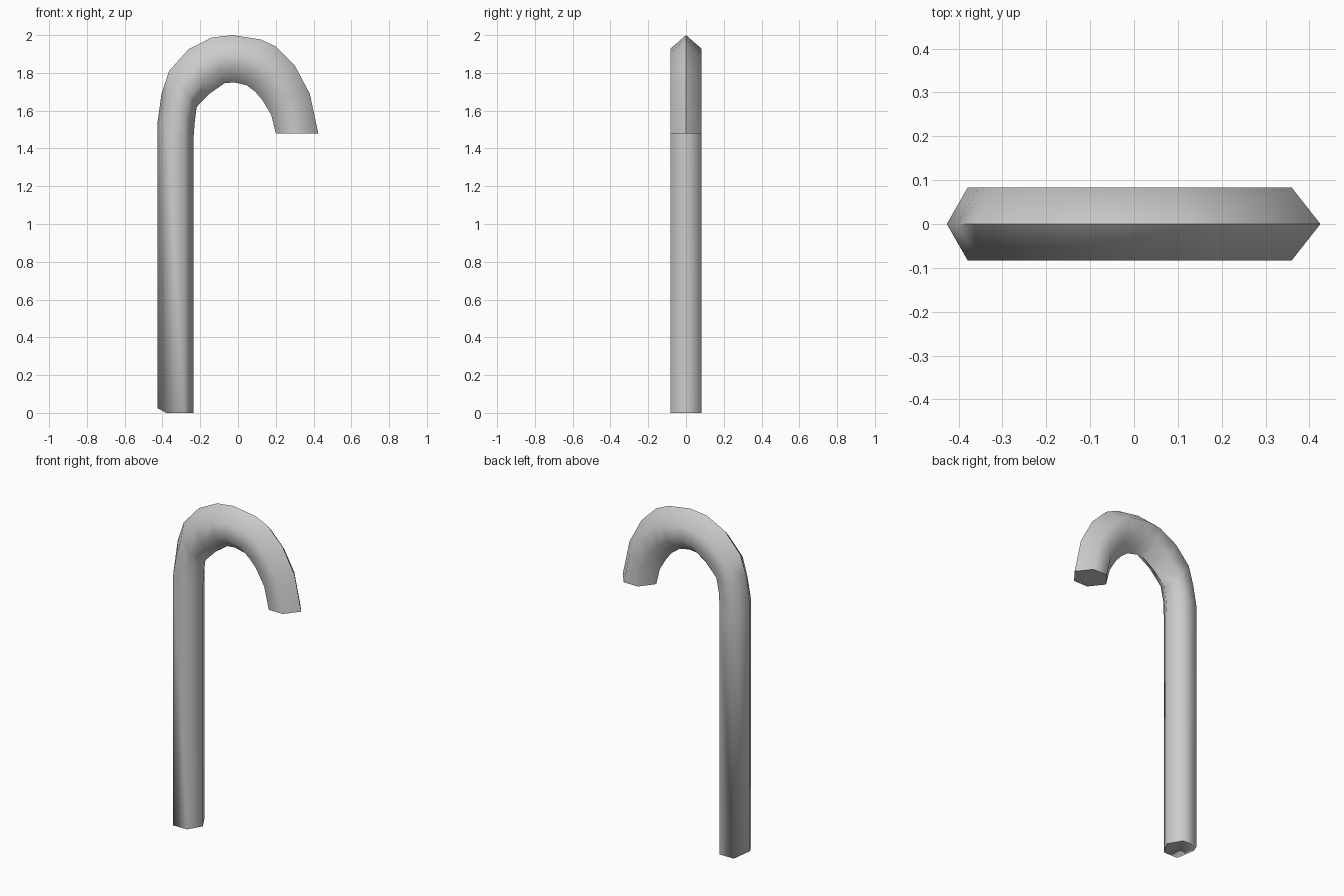
import bpy, bmesh, math

if "Cube" in bpy.data.objects:
    bpy.data.objects.remove(bpy.data.objects["Cube"])

# Hook profile: (outer x, outer z, inner x, inner z) for each six-sided ring
RINGS = [
    (-0.427, 0.025, -0.236, 0.0),
    (-0.427, 1.53, -0.236, 1.45),
    (-0.405, 1.69, -0.229, 1.54),
    (-0.365, 1.81, -0.219, 1.62),
    (-0.262, 1.925, -0.150, 1.69),
    (-0.140, 1.987, -0.072, 1.745),
    (-0.030, 2.0, -0.020, 1.75),
    (0.120, 1.977, 0.045, 1.735),
    (0.200, 1.94, 0.092, 1.70),
    (0.300, 1.84, 0.130, 1.655),
    (0.380, 1.69, 0.175, 1.58),
    (0.425, 1.48, 0.200, 1.48),
]
HALF_DEPTH = 0.083


def ring_points(ring, f, flat):
    """Six points: outer ridge, two side edges each way, inner ridge."""
    ox, oz, ix, iz = ring
    def at(t, y):
        z = 0.0 if flat and t > 0 else oz + (iz - oz) * t
        return (ox + (ix - ox) * t, y, z)
    return [at(0, 0), at(f, HALF_DEPTH), at(1 - f, HALF_DEPTH),
            at(1, 0), at(1 - f, -HALF_DEPTH), at(f, -HALF_DEPTH)]


# Cane: stem and hook as one swept hexagonal tube
bm = bmesh.new()
loops = []
for i, ring in enumerate(RINGS):
    f = 0.25 if i < 2 else 0.29
    loops.append([bm.verts.new(p) for p in ring_points(ring, f, i == 0)])
for a, b in zip(loops, loops[1:]):
    for k in range(6):
        n = (k + 1) % 6
        bm.faces.new((a[k], a[n], b[n], b[k]))

# End caps; the foot has a small chipped corner
foot = loops[0]
bm.faces.new((foot[0], foot[1], foot[5]))
bm.faces.new(foot[1:])
bm.faces.new(loops[-1])
bmesh.ops.recalc_face_normals(bm, faces=bm.faces[:])

mesh = bpy.data.meshes.new("cane")
bm.to_mesh(mesh)
bm.free()
cane = bpy.data.objects.new("cane", mesh)
bpy.context.collection.objects.link(cane)

# Smooth sides, sharp ends
bpy.context.view_layer.objects.active = cane
cane.select_set(True)
bpy.ops.object.shade_smooth_by_angle(angle=math.radians(68))
